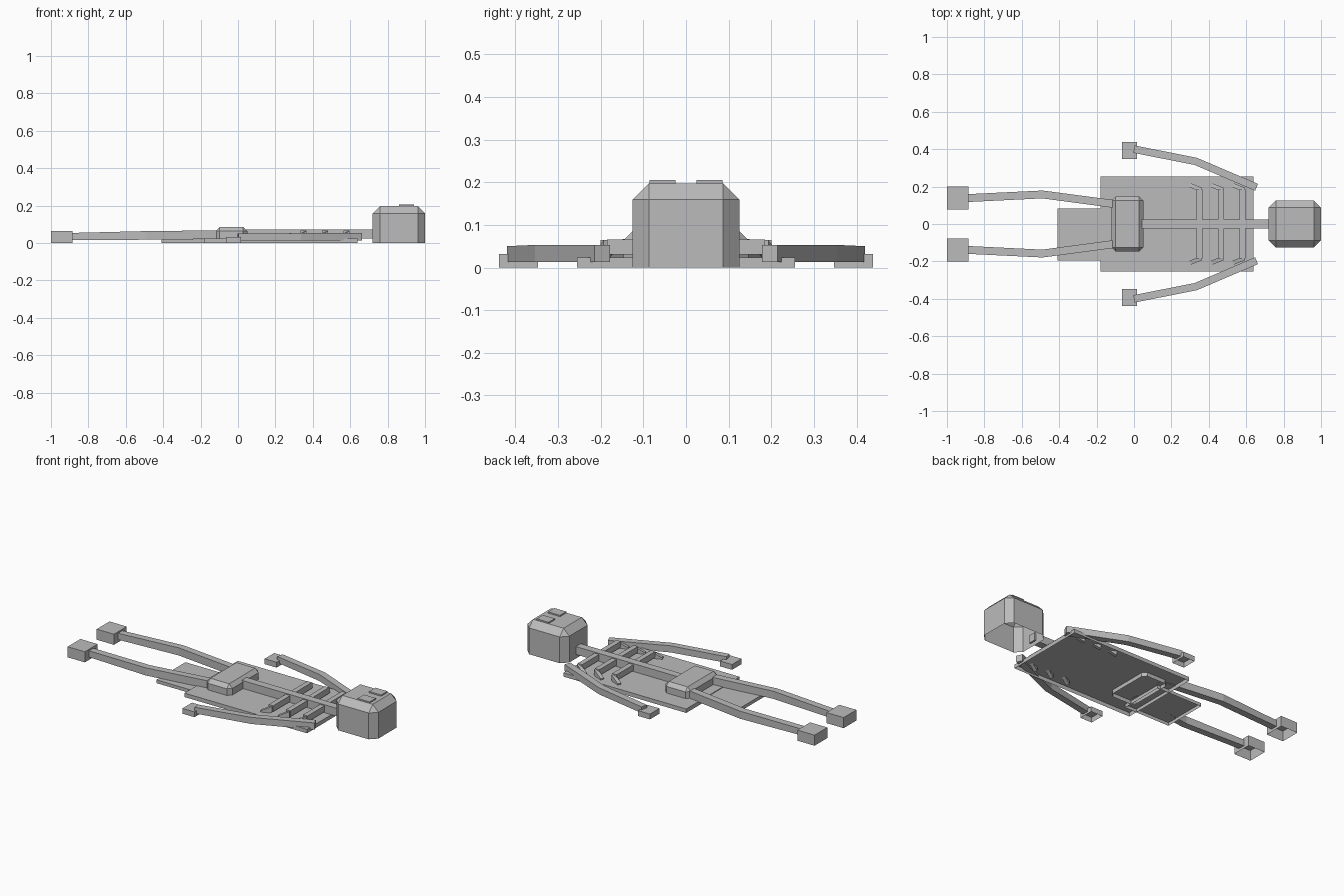
import bpy, bmesh, math
from mathutils import Vector

if "Cube" in bpy.data.objects:
    bpy.data.objects.remove(bpy.data.objects["Cube"])

grey = bpy.data.materials.new("plain_grey")
grey.diffuse_color = (0.5, 0.5, 0.5, 1)
grey.use_nodes = True
grey.node_tree.nodes["Principled BSDF"].inputs["Base Color"].default_value = grey.diffuse_color


def finish(name, bm):
    bmesh.ops.recalc_face_normals(bm, faces=bm.faces)
    me = bpy.data.meshes.new(name)
    bm.to_mesh(me)
    bm.free()
    me.materials.append(grey)
    ob = bpy.data.objects.new(name, me)
    bpy.context.collection.objects.link(ob)
    return ob


def box(name, lo, hi, chamfer=0, uprights=True, open_bottom=False):
    """Box from corner to corner, with optional chamfers and no bottom face."""
    bm = bmesh.new()
    bmesh.ops.create_cube(bm, size=1)
    for v in bm.verts:
        v.co = [lo[i] + (v.co[i] + 0.5) * (hi[i] - lo[i]) for i in range(3)]
    if chamfer:
        mid = (lo[2] + hi[2]) / 2
        edges = [e for e in bm.edges
                 if max(v.co.z for v in e.verts) > mid
                 and (uprights or min(v.co.z for v in e.verts) > mid)]
        bmesh.ops.bevel(bm, geom=edges, offset=chamfer, segments=1,
                        affect='EDGES', profile=0.5)
    bmesh.ops.recalc_face_normals(bm, faces=bm.faces)
    if open_bottom:
        bmesh.ops.delete(bm, geom=[f for f in bm.faces if f.normal.z < -0.9],
                         context='FACES')
    return finish(name, bm)


def limb(name, path, width):
    """Square bar along points given as (x, y, z_bottom, z_top)."""
    bm = bmesh.new()
    pts = [Vector((p[0], p[1])) for p in path]
    rings = []
    for i, p in enumerate(path):
        d = (pts[min(i + 1, len(pts) - 1)] - pts[max(i - 1, 0)]).normalized()
        n = Vector((-d.y, d.x)) * width / 2
        rings.append([bm.verts.new((p[0] + s * n.x, p[1] + s * n.y, z))
                      for s, z in ((-1, p[2]), (1, p[2]), (1, p[3]), (-1, p[3]))])
    for a, b in zip(rings, rings[1:]):
        for k in range(4):
            bm.faces.new((a[k], a[(k + 1) % 4], b[(k + 1) % 4], b[k]))
    bm.faces.new(rings[0])
    bm.faces.new(rings[-1])
    return finish(name, bm)


# Head with chamfered edges and two flat eyes
box("head", (0.72, -0.125, 0), (1.0, 0.125, 0.197), 0.038, open_bottom=True)

# Cloth plates beneath the body
box("back_cloth", (-0.18, -0.255, 0), (0.64, 0.255, 0.024), open_bottom=True)
box("loin_cloth", (-0.41, -0.195, 0), (-0.10, 0.083, 0.02), open_bottom=True)

# Pelvis and spine
box("pelvis", (-0.12, -0.147, 0), (0.05, 0.147, 0.086), 0.022, open_bottom=True)
box("spine", (0.03, -0.023, 0.024), (0.73, 0.023, 0.072))

for side, s in (("left", 1), ("right", -1)):
    ya, yb = sorted((s * 0.025, s * 0.085))
    box(side + "_eye", (0.86, ya, 0.196), (0.94, yb, 0.205))

    # Ribs with tips that turn down to the cloth
    for i, x in enumerate((0.35, 0.465, 0.58)):
        ya, yb = sorted((s * 0.02, s * 0.185))
        box(f"{side}_rib_{i}", (x - 0.015, ya, 0.03), (x + 0.015, yb, 0.066))
        limb(f"{side}_rib_tip_{i}", [(x + 0.01, s * 0.183, 0.03, 0.064),
                                     (x - 0.05, s * 0.207, 0, 0.032)], 0.022)

    # Arm and hand
    limb(side + "_arm", [(0.655, s * 0.196, 0.013, 0.053),
                         (0.33, s * 0.335, 0.013, 0.053),
                         (0.0, s * 0.4, 0.013, 0.050)], 0.04)
    ya, yb = sorted((s * 0.347, s * 0.438))
    box(side + "_hand", (-0.065, ya, 0), (0.015, yb, 0.032), open_bottom=True)

    # Leg and foot
    limb(side + "_leg", [(-0.09, s * 0.105, 0.022, 0.068),
                         (-0.49, s * 0.158, 0.018, 0.064),
                         (-0.90, s * 0.138, 0.016, 0.054)], 0.042)
    ya, yb = sorted((s * 0.078, s * 0.2))
    box(side + "_foot", (-1.0, ya, 0), (-0.885, yb, 0.064), open_bottom=True)
